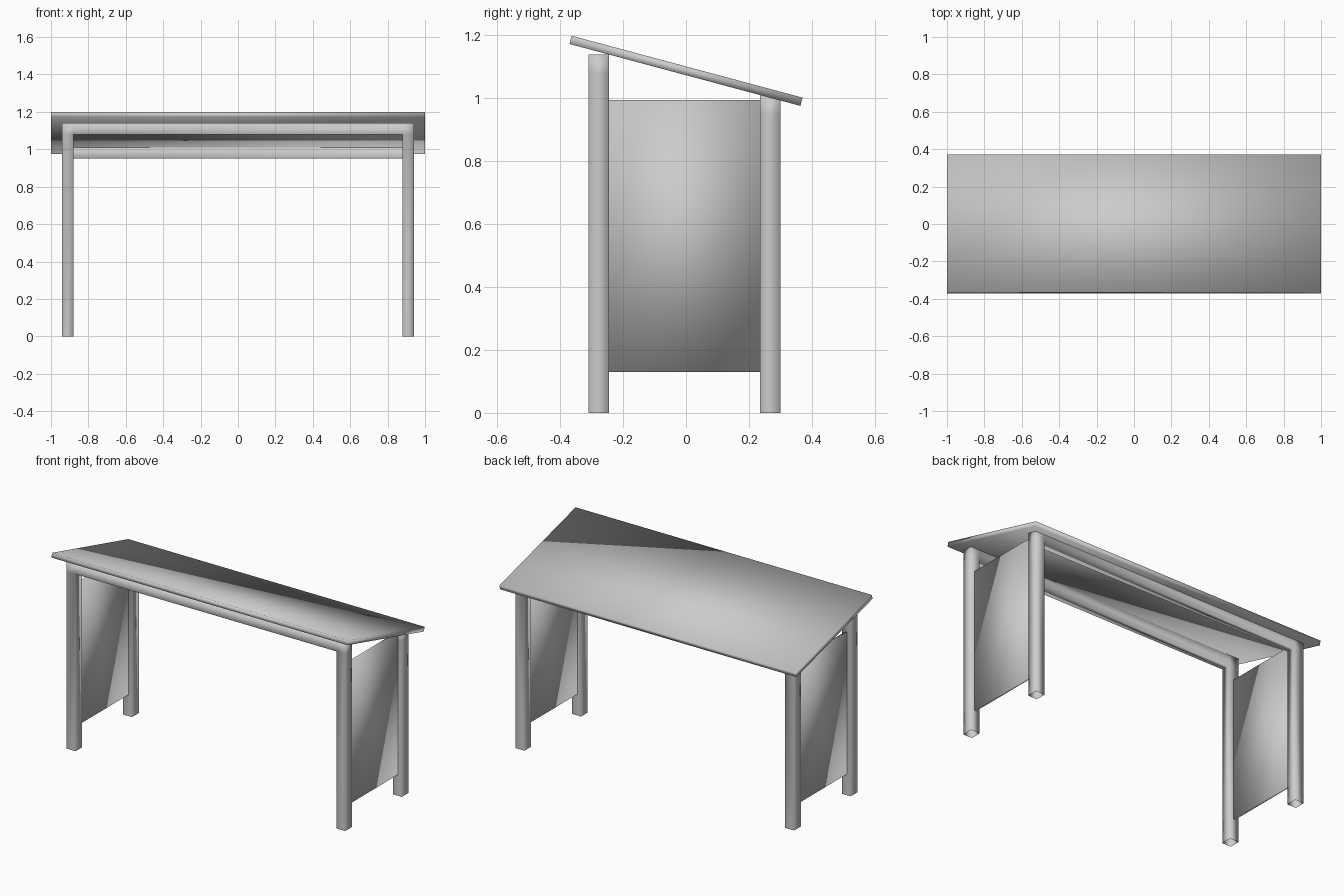
import bpy
import bmesh
import math
from mathutils import Matrix

cube = bpy.data.objects.get("Cube")
if cube:
    bpy.data.objects.remove(cube, do_unlink=True)

# Single painted-metal grey
grey = bpy.data.materials.new("plain_grey")
grey.use_nodes = True
grey.diffuse_color = (0.6, 0.6, 0.6, 1)
grey.node_tree.nodes["Principled BSDF"].inputs["Base Color"].default_value = (0.6, 0.6, 0.6, 1)


def finish(name, bm):
    bmesh.ops.recalc_face_normals(bm, faces=bm.faces)
    for face in bm.faces:
        face.smooth = True
    mesh = bpy.data.meshes.new(name)
    bm.to_mesh(mesh)
    bm.free()
    mesh.materials.append(grey)
    obj = bpy.data.objects.new(name, mesh)
    bpy.context.collection.objects.link(obj)
    return obj


def slab(name, size, centre, tilt=0.0):
    bm = bmesh.new()
    matrix = (Matrix.Translation(centre) @ Matrix.Rotation(tilt, 4, "X")
              @ Matrix.Diagonal((*size, 1)))
    bmesh.ops.create_cube(bm, size=1, matrix=matrix)
    return finish(name, bm)


def portal_frame(name, y, depth, top, half=0.94, bar=0.06):
    """Two posts joined by a beam, as one hollow tube open at the feet."""
    bm = bmesh.new()
    inner, low = half - bar, top - bar
    cells = [(-half, -inner, 0, low), (-half, -inner, low, top),
             (-inner, inner, low, top),
             (inner, half, low, top), (inner, half, 0, low)]
    for x0, x1, z0, z1 in cells:
        corners = [(x0, z0), (x1, z0), (x1, z1), (x0, z1)]
        bm.faces.new([bm.verts.new((x, y - depth / 2, z)) for x, z in corners])
    bmesh.ops.remove_doubles(bm, verts=bm.verts, dist=0.0001)
    front = list(bm.faces)
    copy = bmesh.ops.extrude_face_region(bm, geom=front, use_keep_orig=True)
    moved = [g for g in copy["geom"] if isinstance(g, bmesh.types.BMVert)]
    bmesh.ops.translate(bm, verts=moved, vec=(0, depth, 0))
    # Open feet
    feet = [f for f in bm.faces if all(v.co.z < 0.001 for v in f.verts)]
    bmesh.ops.delete(bm, geom=feet, context="FACES_ONLY")
    return finish(name, bm)


# Tall front frame and lower back frame
portal_frame("front_frame", -0.277, 0.065, 1.14)
portal_frame("back_frame", 0.268, 0.065, 1.01)

# Side panels between the posts
for side, x in (("left", 0.91), ("right", -0.91)):
    slab(side + "_side_panel", (0.012, 0.48, 0.865), (x, -0.005, 0.5625))

# Sloping roof
slab("roof", (2.0, 0.76, 0.027), (0, 0, 1.0875), -math.atan(0.268))
